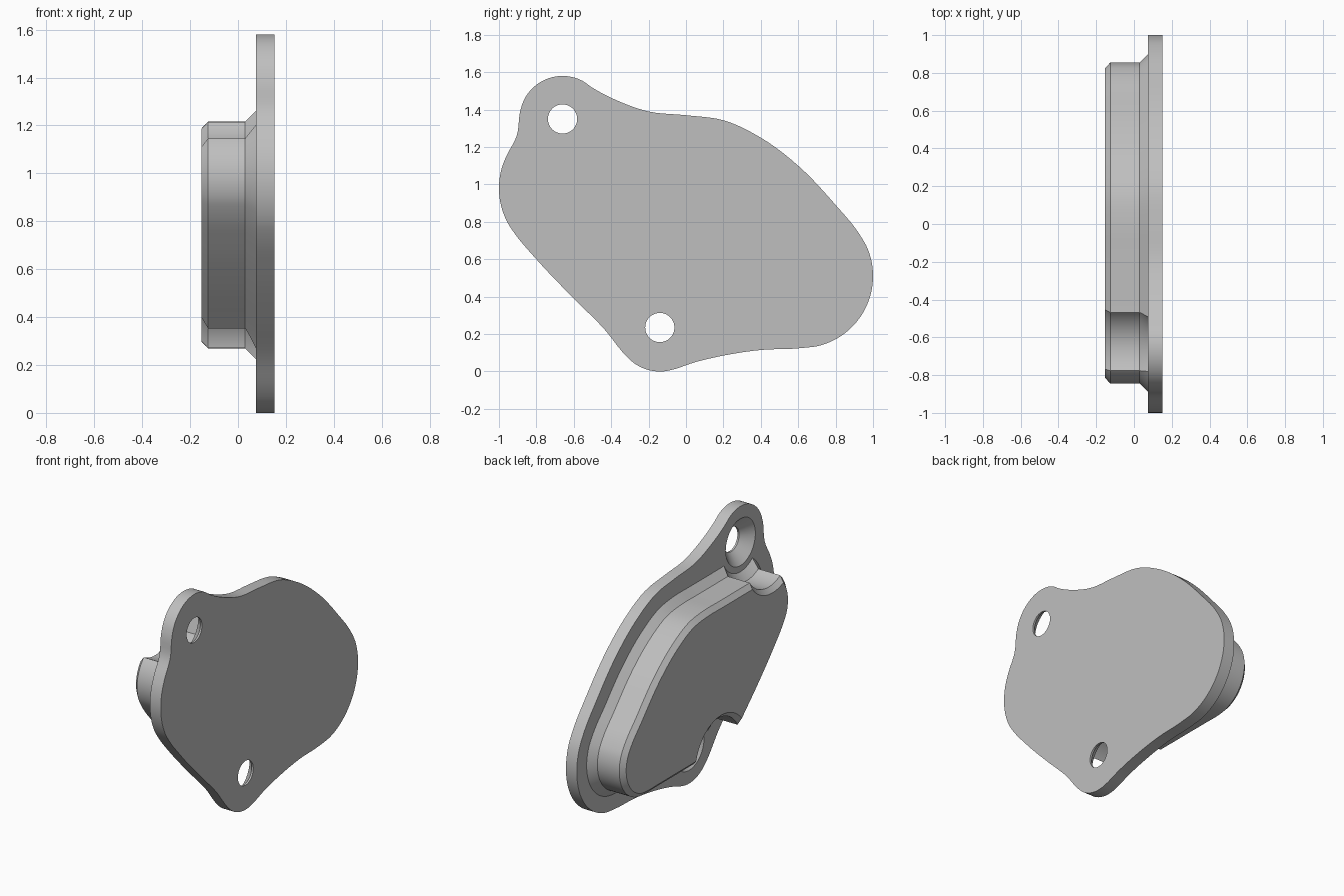
import bpy
import bmesh
from math import cos, sin, radians, tau
from mathutils import Vector
from mathutils.geometry import interpolate_bezier

if "Cube" in bpy.data.objects:
    bpy.data.objects.remove(bpy.data.objects["Cube"], do_unlink=True)

grey = bpy.data.materials.new("plain grey")
grey.use_nodes = True
colour = (0.52, 0.52, 0.52, 1)
grey.diffuse_color = colour
grey.node_tree.nodes["Principled BSDF"].inputs["Base Color"].default_value = colour


def arc(centre, radius, start, end, steps=8):
    """Points of an arc in the y-z plane, angles in degrees."""
    angles = [radians(start + (end - start) * i / steps) for i in range(steps + 1)]
    return [(centre[0] + radius * cos(a), centre[1] + radius * sin(a)) for a in angles]


def smooth_loop(points, steps=5):
    """Closed smooth curve through the points."""
    pts = [Vector(p) for p in points]
    n = len(pts)
    tangents = []
    for i, p in enumerate(pts):
        before, after = p - pts[i - 1], pts[(i + 1) % n] - p
        a, b = before.length, after.length
        tangents.append((before / a * b + after / b * a) / (a + b))
    loop = []
    for i, p in enumerate(pts):
        j = (i + 1) % n
        reach = (pts[j] - p).length / 3
        loop += interpolate_bezier(p, p + tangents[i] * reach,
                                   pts[j] - tangents[j] * reach, pts[j], steps + 1)[:-1]
    return [Vector(p[:2]) for p in loop]


def offset(loop, distance):
    """Grow (or shrink) a counter-clockwise loop with mitred corners."""
    result = []
    for i, p in enumerate(loop):
        a = (p - loop[i - 1]).normalized()
        b = (loop[(i + 1) % len(loop)] - p).normalized()
        na, nb = Vector((a.y, -a.x)), Vector((b.y, -b.x))
        result.append(p + (na + nb) * distance / (1 + na.dot(nb)))
    return result


def loft(name, sections):
    """Solid through (x, loop) sections, capped at both ends."""
    bm = bmesh.new()
    rings = [[bm.verts.new((x, p[0], p[1])) for p in loop] for x, loop in sections]
    n = len(rings[0])
    for r, s in zip(rings, rings[1:]):
        for i in range(n):
            j = (i + 1) % n
            bm.faces.new((r[i], r[j], s[j], s[i]))
    bm.faces.new(rings[0])
    bm.faces.new(rings[-1])
    bmesh.ops.recalc_face_normals(bm, faces=bm.faces)
    mesh = bpy.data.meshes.new(name)
    bm.to_mesh(mesh)
    bm.free()
    mesh.materials.append(grey)
    obj = bpy.data.objects.new(name, mesh)
    bpy.context.collection.objects.link(obj)
    return obj


def cut_round(obj, centre, profile):
    """Subtract a turned shape, given as (x, radius) pairs, around a screw axis."""
    cutter = loft("cutter", [(x, arc(centre, r, 0, 360, 64)[:-1]) for x, r in profile])
    cutter.hide_render = True
    mod = obj.modifiers.new("cut", "BOOLEAN")
    mod.operation = "DIFFERENCE"
    mod.solver = "EXACT"
    mod.object = cutter
    bpy.context.view_layer.objects.active = obj
    bpy.ops.object.modifier_apply(modifier=mod.name)
    bpy.data.objects.remove(cutter, do_unlink=True)


def finish(obj):
    bpy.ops.object.select_all(action="DESELECT")
    obj.select_set(True)
    bpy.context.view_layer.objects.active = obj
    bpy.ops.object.shade_smooth_by_angle(angle=radians(25))


upper_screw, lower_screw = (-0.66, 1.35), (-0.14, 0.235)
back_lobe, front_lobe = (0.615, 0.51), (-0.61, 0.98)

# Flange plate with two screw ears
plate_outline = smooth_loop(
    arc(back_lobe, 0.385, -90, 38)
    + [(0.8, 0.89), (0.6, 1.1), (0.4, 1.25), (0.2, 1.343), (0, 1.37),
       (-0.2, 1.39), (-0.36, 1.445)]
    + arc(upper_screw, 0.23, 48, 168)
    + [(-0.905, 1.26)]
    + arc(front_lobe, 0.39, 154, 217)
    + [(-0.8, 0.6), (-0.6, 0.39), (-0.44, 0.23)]
    + arc(lower_screw, 0.235, 225, 285)
    + [(0.05, 0.05), (0.2, 0.085), (0.4, 0.115)])
plate_back, plate_face = 0.075, 0.152
flange_plate = loft("flange_plate", [(plate_back, plate_outline), (plate_face, plate_outline)])

# Raised boss with flared foot and chamfered rim
boss_outline = smooth_loop(
    arc(back_lobe, 0.24, -90, 38)
    + [(0.685, 0.79), (0.497, 0.985), (0.32, 1.117), (0.155, 1.195), (0, 1.215),
       (-0.15, 1.215), (-0.45, 1.215)]
    + arc(front_lobe, 0.235, 90, 217)
    + [(-0.69, 0.705), (-0.54, 0.545), (-0.34, 0.35), (-0.26, 0.27),
       (0, 0.27), (0.3, 0.27), (0.5, 0.27)])
foot, wall_start, wall_end, rim = plate_back, 0.03, -0.125, -0.153
flare, chamfer = 0.045, 0.03
raised_boss = loft("raised_boss", [
    (foot, offset(boss_outline, flare)), (wall_start, boss_outline),
    (wall_end, boss_outline), (rim, offset(boss_outline, -chamfer))])

# Countersunk holes in the plate, matching notches in the boss
notch = 0.235
for screw in (upper_screw, lower_screw):
    cut_round(flange_plate, screw, [(0.05, 0.178), (0.14, 0.078), (0.2, 0.078)])
    cut_round(raised_boss, screw, [
        (foot + 0.02, notch - flare - 0.02), (wall_start, notch),
        (wall_end, notch), (rim - 0.02, notch + chamfer + 0.02)])

for part in (flange_plate, raised_boss):
    finish(part)
